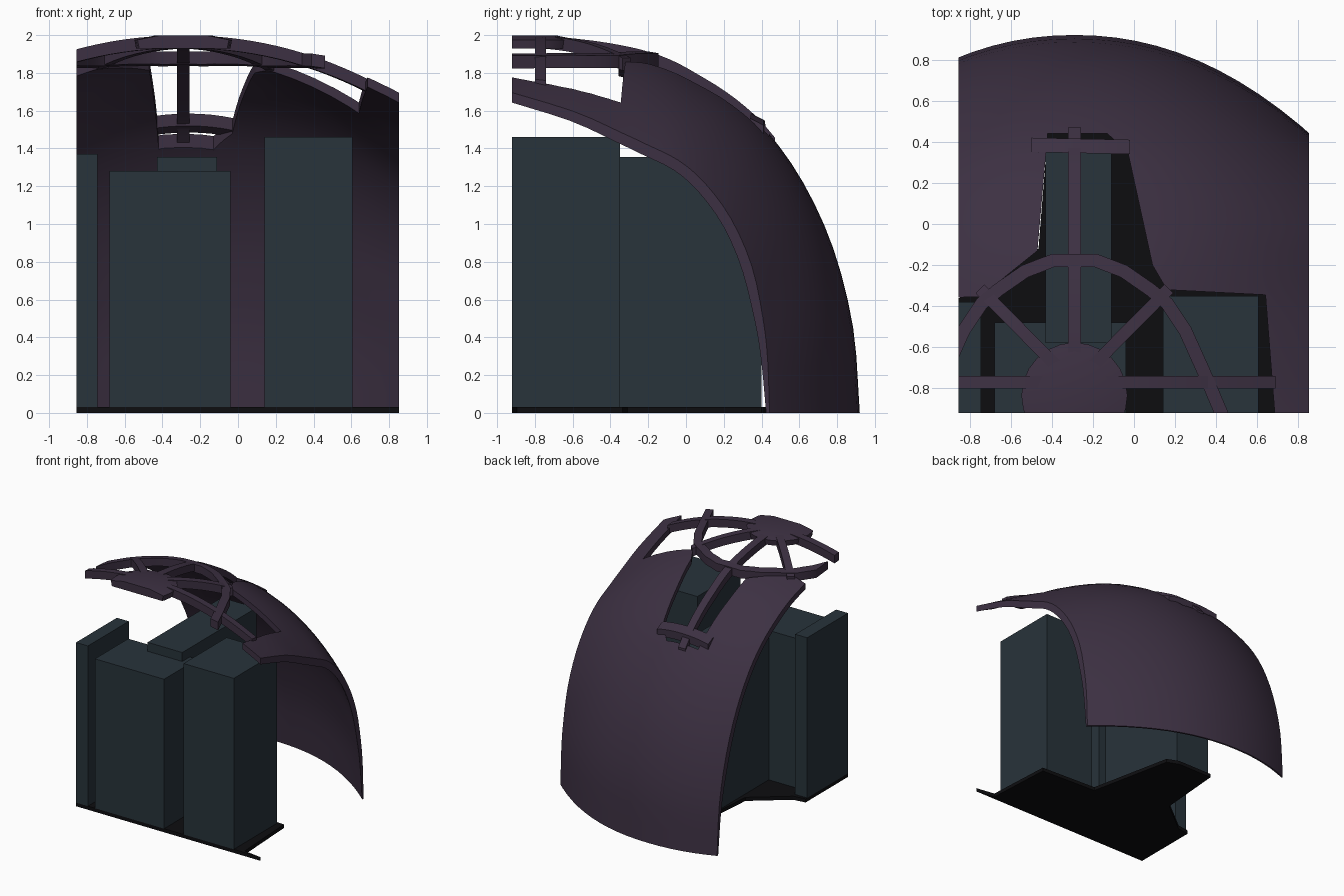
import bpy, bmesh, math
from mathutils import Vector

if "Cube" in bpy.data.objects:
    bpy.data.objects.remove(bpy.data.objects["Cube"])

CX = -0.29                      # symmetry line of the dome
X0, X1, Y0 = -0.855, 0.852, -0.92

# dome profiles (y, z): on the symmetry line, and 1.14 to the side of it
MID = [(-1.0, 1.985), (-0.6, 1.965), (-0.3, 1.92), (-0.1, 1.86), (0.07, 1.77), (0.25, 1.655),
       (0.43, 1.49), (0.62, 1.22), (0.78, 0.87), (0.885, 0.45), (0.92, 0)]
SIDE = [(-1.0, 1.72), (-0.6, 1.60), (-0.35, 1.49), (-0.2, 1.42), (-0.04, 1.34), (0.1, 1.22),
        (0.24, 1.03), (0.35, 0.78), (0.41, 0.5), (0.435, 0.28), (0.445, 0)]


def smooth_curve(pts, n=3):
    """Catmull-Rom refinement of a profile."""
    p = [Vector(q) for q in pts]
    p = [2 * p[0] - p[1]] + p + [2 * p[-1] - p[-2]]
    out = []
    for a, b, c, d in zip(p, p[1:], p[2:], p[3:]):
        for k in range(n):
            t = k / n
            out.append(0.5 * (2 * b + (c - a) * t + (2 * a - 5 * b + 4 * c - d) * t * t
                              + (3 * b - a - 3 * c + d) * t ** 3))
    return out + [p[-2]]


MID, SIDE = smooth_curve(MID), smooth_curve(SIDE)


def section(x):
    w = (abs(x - CX) / 1.14) ** 2.1
    return [a.lerp(b, w) if w <= 1 else a + (b - a) * w for a, b in zip(MID, SIDE)]


def height(x, y):
    s = section(x)
    for (ya, za), (yb, zb) in zip(s, s[1:]):
        if y <= yb:
            return za + (zb - za) * (y - ya) / (yb - ya)
    return 0


def material(name, rgb):
    m = bpy.data.materials.new(name)
    m.diffuse_color = (*rgb, 1)
    m.use_nodes = True
    m.node_tree.nodes["Principled BSDF"].inputs["Base Color"].default_value = m.diffuse_color
    return m


PURPLE = material("dark_purple", (0.046, 0.03, 0.055))
BLUE = material("dark_slate", (0.021, 0.033, 0.043))
BLACK = material("near_black", (0.004, 0.004, 0.005))


def trim(bm):
    for co, no in (((X0, 0, 0), (-1, 0, 0)), ((X1, 0, 0), (1, 0, 0)), ((0, Y0, 0), (0, -1, 0))):
        r = bmesh.ops.bisect_plane(bm, geom=bm.verts[:] + bm.edges[:] + bm.faces[:],
                                   plane_co=co, plane_no=no, clear_outer=True)
        cut = [e for e in r["geom_cut"] if isinstance(e, bmesh.types.BMEdge)]
        if cut:
            bmesh.ops.holes_fill(bm, edges=cut, sides=0)


def select(ob):
    bpy.ops.object.select_all(action='DESELECT')
    ob.select_set(True)
    bpy.context.view_layer.objects.active = ob


def finish(bm, name, mat, smooth=False):
    bmesh.ops.recalc_face_normals(bm, faces=bm.faces[:])
    me = bpy.data.meshes.new(name)
    bm.to_mesh(me)
    bm.free()
    ob = bpy.data.objects.new(name, me)
    bpy.context.collection.objects.link(ob)
    if mat:
        me.materials.append(mat)
    if smooth:
        select(ob)
        bpy.ops.object.shade_smooth_by_angle(angle=math.radians(35))
    return ob


def prism(name, pts, z0, z1, mat):
    bm = bmesh.new()
    lo = [bm.verts.new((x, y, z0)) for x, y in pts]
    hi = [bm.verts.new((x, y, z1)) for x, y in pts]
    bm.faces.new(lo)
    bm.faces.new(hi)
    for i in range(len(pts)):
        j = (i + 1) % len(pts)
        bm.faces.new((lo[i], lo[j], hi[j], hi[i]))
    return finish(bm, name, mat)


def block(name, xa, xb, ya, yb, z):
    return prism(name, [(xa, ya), (xb, ya), (xb, yb), (xa, yb)], 0.03, z, BLUE)


def bar(name, path, width, steps=8, up=0.022, down=0.045):
    """Flat strip of rectangular section that follows the dome along a plan path."""
    p = [Vector(q) for q in path]
    pts = [p[0]]
    for a, b in zip(p, p[1:]):
        pts += [a.lerp(b, k / steps) for k in range(1, steps + 1)]
    bm = bmesh.new()
    rings = []
    for i, c in enumerate(pts):
        d = (pts[min(i + 1, len(pts) - 1)] - pts[max(i - 1, 0)]).normalized()
        n = Vector((-d.y, d.x)) * width / 2
        ring = []
        for s, h in ((-1, -down), (1, -down), (1, up), (-1, up)):
            x, y = c.x + s * n.x, c.y + s * n.y
            z = 0.5 * height(c.x, c.y) + 0.5 * height(x, y)      # bank partly with the dome
            ring.append(bm.verts.new((x, y, z + h)))
        rings.append(ring)
    for a, b in zip(rings, rings[1:]):
        for k in range(4):
            bm.faces.new((a[k], a[(k + 1) % 4], b[(k + 1) % 4], b[k]))
    bm.faces.new(rings[0])
    bm.faces.new(rings[-1][::-1])
    trim(bm)
    return finish(bm, name, PURPLE, True)


# dome shell: outer skin, thickened inward, thinner toward the ground
bm = bmesh.new()
xs = [CX - 0.7 + i * 0.1 for i in range(21)]
cols = [[bm.verts.new((x, y, z)) for y, z in section(x)] for x in xs]
for a, b in zip(cols, cols[1:]):
    for k in range(len(a) - 1):
        bm.faces.new((a[k], b[k], b[k + 1], a[k + 1]))
shell = finish(bm, "dome_shell", PURPLE)
if sum(f.normal.z for f in shell.data.polygons) < 0:
    shell.data.flip_normals()
group = shell.vertex_groups.new(name="thickness")
for v in shell.data.vertices:
    group.add([v.index], min(1, 0.3 + v.co.z), 'REPLACE')
select(shell)
m = shell.modifiers.new("thickness", 'SOLIDIFY')
m.thickness, m.offset, m.vertex_group = 0.045, -1, "thickness"
bpy.ops.object.modifier_apply(modifier=m.name)
bm = bmesh.new()
bm.from_mesh(shell.data)
trim(bm)
bmesh.ops.recalc_face_normals(bm, faces=bm.faces[:])
bm.to_mesh(shell.data)
bm.free()

# roof opening with the narrow slot toward the back
cutter = prism("opening_cutter", [(-1, -1.1), (0.69, -1.1), (0.685, -0.92), (0.64, -0.345), (0.16, -0.32),
                                  (0.09, -0.2), (-0.03, 0.35), (-0.13, 0.44), (-0.42, 0.44),
                                  (-0.47, -0.13), (-0.75, -0.355), (-1, -0.36)], 0.9, 2.5, None)
m = shell.modifiers.new("opening", 'BOOLEAN')
m.operation, m.solver, m.object = 'DIFFERENCE', 'EXACT', cutter
select(shell)
bpy.ops.object.modifier_apply(modifier=m.name)
bpy.data.objects.remove(cutter)
bpy.ops.object.shade_smooth_by_angle(angle=math.radians(35))

# roof frame: rim, spokes, crossbar
half = [(0.105, -0.178), (0.24, -0.23), (0.37, -0.32), (0.45, -0.385), (0.54, -0.52), (0.63, -0.72), (0.74, -0.98)]
bar("frame_rim", [(CX - x, y) for x, y in reversed(half)] + [(CX + x, y) for x, y in half], 0.065, 2)
bar("long_spoke", [(CX, -0.75), (CX, 0.47)], 0.065, 24, 0.018)
bar("cross_spoke", [(-0.95, -0.77), (0.69, -0.77)], 0.06, 24)
for side, tag in ((1, "right"), (-1, "left")):
    bar("diagonal_spoke_" + tag, [(CX, -0.78), (CX + side * 0.46, -0.315)], 0.06)
bar("slot_crossbar", [(-0.5, 0.385), (-0.02, 0.375)], 0.07, 8, 0.025, 0.04)

# half-disc hub, slightly domed
bm = bmesh.new()
N = 24
levels = []
for r, z in ((0.25, 1.93), (0.258, 1.975), (0.15, 1.998)):
    levels.append([bm.verts.new((CX + r * math.cos(2 * math.pi * k / N),
                                 -0.835 + r * math.sin(2 * math.pi * k / N), z)) for k in range(N)])
for a, b in zip(levels, levels[1:]):
    for k in range(N):
        bm.faces.new((a[k], a[(k + 1) % N], b[(k + 1) % N], b[k]))
bm.faces.new(levels[0])
bm.faces.new(levels[-1])
trim(bm)
finish(bm, "frame_hub", PURPLE, True)

# floor plate
prism("floor_plate", [(X0, Y0), (X1, Y0), (0.69, -0.895), (0.66, -0.335), (0.15, -0.31), (0.0, 0.4),
                      (-0.1, 0.44), (-0.42, 0.44), (-0.465, -0.12), (-0.75, -0.345), (X0, -0.36)], 0, 0.03, BLACK)

# interior blocks
block("left_block", X0, -0.745, Y0, -0.38, 1.37)
block("middle_block", -0.68, -0.04, Y0, -0.48, 1.28)
block("back_block", -0.43, -0.11, -0.58, 0.4, 1.355)
block("right_block", 0.14, 0.605, Y0, -0.35, 1.46)
